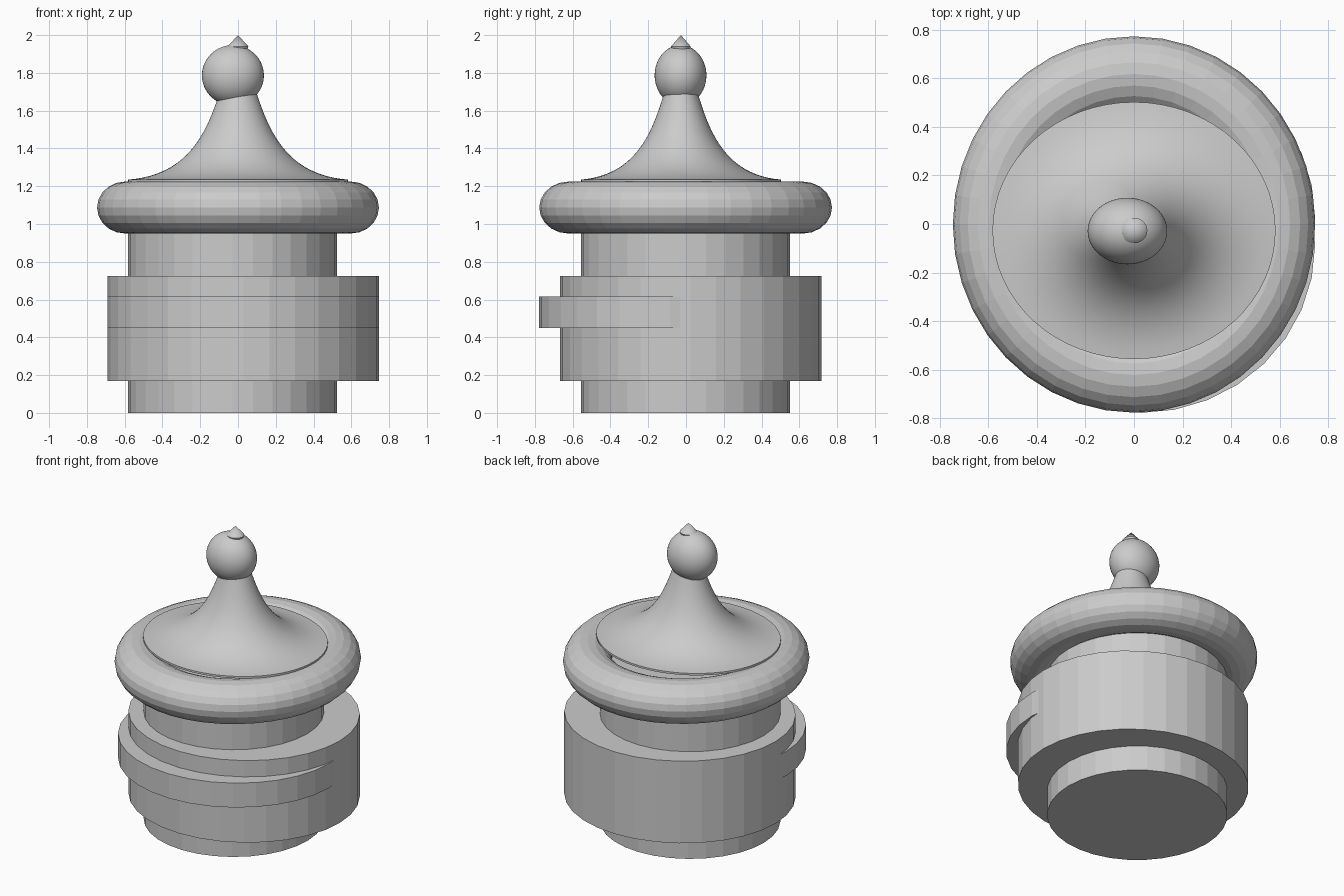
import bpy
from math import cos, sin, pi
from mathutils import Vector

if "Cube" in bpy.data.objects:
    bpy.data.objects.remove(bpy.data.objects["Cube"])


def lathe(name, profile, centre=(0, 0), scale=(1, 1), segs=32, smooth=None):
    """Revolve (radius, z) points about z; radius 0 makes a pole."""
    verts, rings, faces = [], [], []
    for r, z in profile:
        start = len(verts)
        n = 1 if r < 1e-6 else segs
        for i in range(n):
            a = 2 * pi * i / segs
            verts.append((centre[0] + r * scale[0] * cos(a),
                          centre[1] + r * scale[1] * sin(a), z))
        rings.append([start + (i if n > 1 else 0) for i in range(segs)])
    for lo, hi in zip(rings, rings[1:]):
        for i in range(segs):
            j = (i + 1) % segs
            quad = list(dict.fromkeys((lo[i], lo[j], hi[j], hi[i])))
            if len(quad) > 2:
                faces.append(quad)
    # flat caps on open ends
    if profile[0] != profile[-1]:
        if profile[0][0] > 1e-6:
            faces.append(rings[0][::-1])
        if profile[-1][0] > 1e-6:
            faces.append(rings[-1])
    mesh = bpy.data.meshes.new(name)
    mesh.from_pydata(verts, [], faces)
    ob = bpy.data.objects.new(name, mesh)
    bpy.context.collection.objects.link(ob)
    if smooth:
        bpy.ops.object.select_all(action='DESELECT')
        ob.select_set(True)
        bpy.context.view_layer.objects.active = ob
        bpy.ops.object.shade_smooth_by_angle(angle=smooth)
    return ob


# Core drum
lathe("core_drum", [(0.553, 0), (0.553, 1.10)], (-0.029, -0.003))

# Wide band and the narrower band shifted forward through it
lathe("wide_band", [(1, 0.17), (1, 0.725)], (0.028, 0.025), (0.718, 0.692))
lathe("front_band", [(1, 0.45), (1, 0.615)], (0.028, -0.086), (0.718, 0.692))

# Rounded ring under the roof
tube = [(1 + 0.25 * cos(2 * pi * k / 20), 1.087 + 0.1375 * sin(2 * pi * k / 20))
        for k in range(20)]
lathe("ring", tube + tube[:1], (0, -0.002), (0.597, 0.62), 40)

# Concave roof
p = [Vector(v) for v in ((0.583, 1.235), (0.25, 1.26), (0.16, 1.5), (0.09, 1.72))]
roof = [(0.583, 1.222)]
for k in range(25):
    t = k / 24
    u = 1 - t
    v = p[0] * u**3 + p[1] * 3 * u * u * t + p[2] * 3 * u * t * t + p[3] * t**3
    roof.append((v.x, v.y))
lathe("roof", roof, (0, -0.027), (1, 0.908), 64, 0.6)

# Finial ball
ball = [(sin(pi * k / 32), 1.787 - 0.16 * cos(pi * k / 32)) for k in range(1, 32)]
ball = [(0, 1.627)] + ball + [(0, 1.947)]
lathe("finial_ball", ball, (-0.027, -0.029), (0.164, 0.137), 48, 0.6)

# Pointed tip
lathe("finial_tip", [(0.043, 1.90), (0.055, 1.94), (0, 2.0)], (0, -0.027), (1, 0.95), 32, 0.5)
